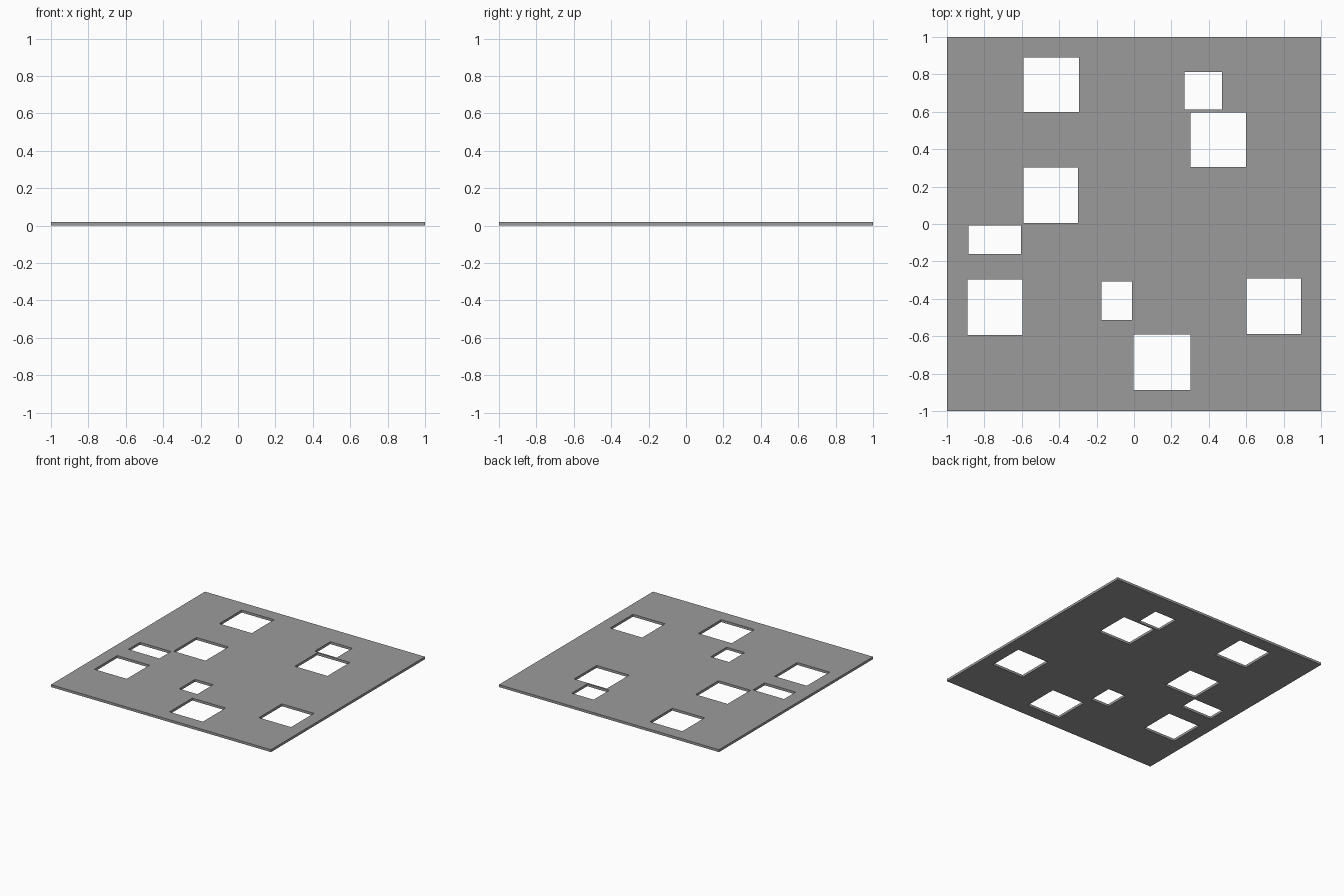
import bpy, bmesh

if "Cube" in bpy.data.objects:
    bpy.data.objects.remove(bpy.data.objects["Cube"])

THICK = 0.02
# Rectangular openings: x min, x max, y min, y max
HOLES = [
    (-0.590, -0.295, 0.600, 0.890),
    (0.270, 0.470, 0.611, 0.813),
    (0.302, 0.599, 0.306, 0.597),
    (-0.590, -0.299, 0.006, 0.302),
    (-0.885, -0.603, -0.160, -0.009),
    (-0.890, -0.596, -0.593, -0.298),
    (-0.175, -0.010, -0.513, -0.308),
    (-0.002, 0.301, -0.887, -0.591),
    (0.602, 0.894, -0.588, -0.291),
]

xs = sorted({-1, 1} | {v for h in HOLES for v in h[:2]})
ys = sorted({-1, 1} | {v for h in HOLES for v in h[2:]})


def is_open(x, y):
    return any(a < x < b and c < y < d for a, b, c, d in HOLES)


# Sheet outline: fill every grid cell that is not inside an opening
bm = bmesh.new()
grid = [[bm.verts.new((x, y, 0)) for y in ys] for x in xs]
for i in range(len(xs) - 1):
    for j in range(len(ys) - 1):
        if not is_open((xs[i] + xs[i + 1]) / 2, (ys[j] + ys[j + 1]) / 2):
            bm.faces.new((grid[i][j], grid[i + 1][j], grid[i + 1][j + 1], grid[i][j + 1]))
bmesh.ops.delete(bm, geom=[v for v in bm.verts if not v.link_faces], context='VERTS')

# Thicken into a plate
top = bmesh.ops.extrude_face_region(bm, geom=bm.faces[:], use_keep_orig=True)["geom"]
bmesh.ops.translate(bm, vec=(0, 0, THICK),
                    verts=[g for g in top if isinstance(g, bmesh.types.BMVert)])
bmesh.ops.recalc_face_normals(bm, faces=bm.faces[:])

mesh = bpy.data.meshes.new("perforated_plate")
bm.to_mesh(mesh)
bm.free()
plate = bpy.data.objects.new("perforated_plate", mesh)
bpy.context.collection.objects.link(plate)

# Dark grey finish
mat = bpy.data.materials.new("dark_grey")
mat.diffuse_color = (0.33, 0.33, 0.33, 1)
mat.use_nodes = True
mat.node_tree.nodes["Principled BSDF"].inputs["Base Color"].default_value = mat.diffuse_color
mesh.materials.append(mat)
